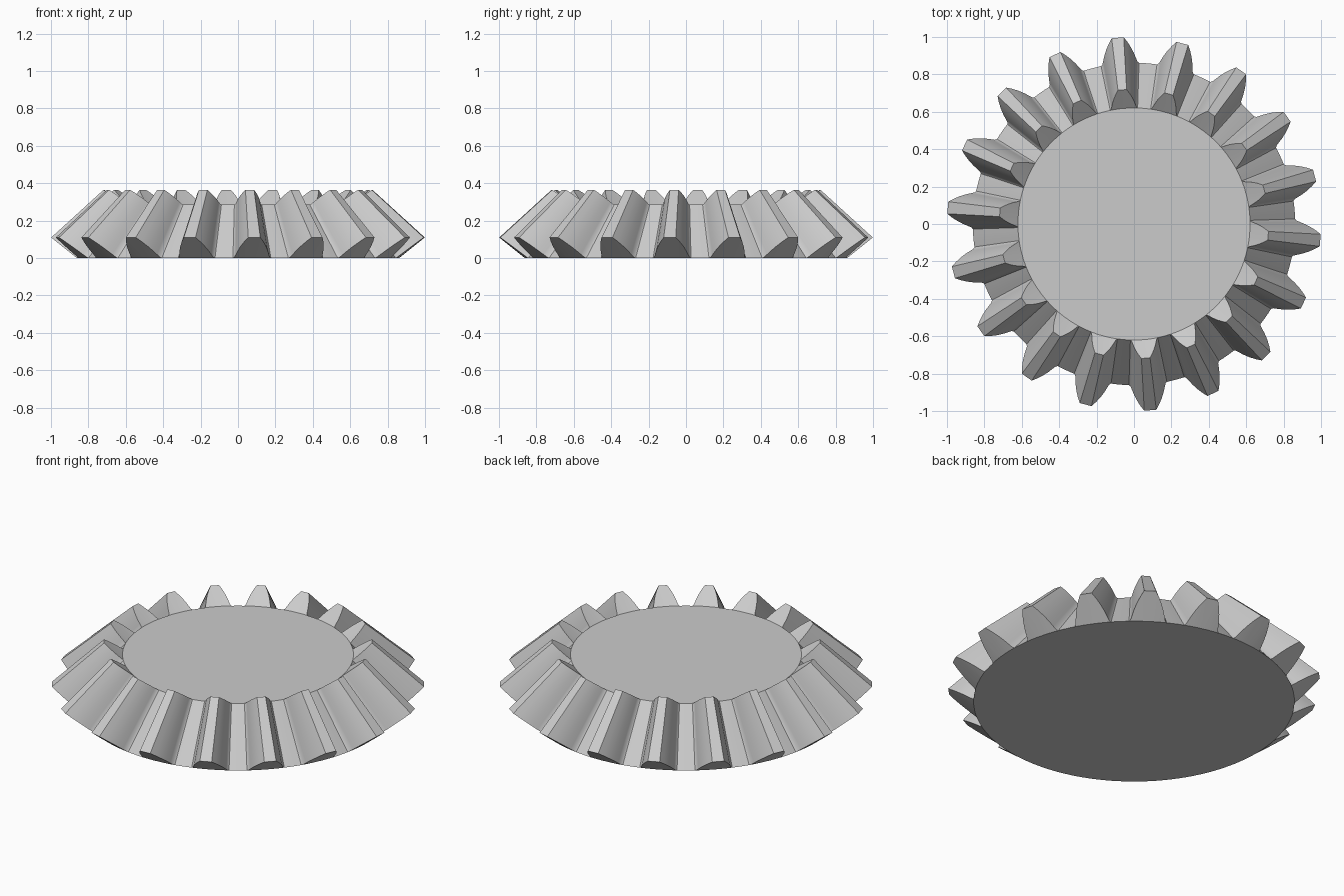
import bpy, bmesh, math

if "Cube" in bpy.data.objects:
    bpy.data.objects.remove(bpy.data.objects["Cube"])

TEETH = 18
PITCH = 360 / TEETH
PHASE = 15          # angle of the first tooth
APEX = 1.02         # height of the cone apex all teeth run towards
INNER = 0.72        # scale of the small end towards the apex
ROOT_R, TIP_R, TIP_Z = 0.862, 1.0, 0.11

# Half tooth section: (angle from tooth centre, height from root 0 to tip 1)
HALF = [(1.85, 1.0), (3.0, 0.8), (4.1, 0.58), (5.0, 0.37), (5.7, 0.18),
        (6.2, 0.05), (6.8, 0.0)]
section = [(-a, t) for a, t in reversed(HALF)] + HALF + [(8.9, 0.0), (11.1, 0.0)]

metal = bpy.data.materials.new("light_grey")
metal.diffuse_color = (0.6, 0.6, 0.6, 1)
metal.use_nodes = True
metal.node_tree.nodes["Principled BSDF"].inputs["Base Color"].default_value = metal.diffuse_color

bm = bmesh.new()


def point(angle, t, scale):
    """Point on the end face of the gear, scaled towards the apex."""
    a = math.radians(angle)
    r = (ROOT_R + (TIP_R - ROOT_R) * t) * scale
    z = APEX + (TIP_Z * t - APEX) * scale
    return bm.verts.new((r * math.cos(a), r * math.sin(a), z))


def ring(scale):
    """Root circle and toothed outline; they share vertices in the gaps."""
    root, outline = [], []
    for i in range(TEETH):
        for a, t in section:
            angle = PHASE + i * PITCH + a
            root.append(point(angle, 0, scale))
            outline.append(point(angle, t, scale) if t > 0 else root[-1])
    return root, outline


def face(*verts):
    unique = list(dict.fromkeys(verts))
    if len(unique) > 2:
        bm.faces.new(unique)


big_root, big_out = ring(1.0)
small_root, small_out = ring(INNER)
n = len(big_root)
for i in range(n):
    j = (i + 1) % n
    face(big_out[i], big_out[j], small_out[j], small_out[i])      # flanks, tips, gaps
    face(big_root[i], big_root[j], big_out[j], big_out[i])        # outer tooth ends
    face(small_out[i], small_out[j], small_root[j], small_root[i])  # inner tooth ends
# flat discs
bm.faces.new(big_root[::-1])
bm.faces.new(small_root)
bmesh.ops.recalc_face_normals(bm, faces=bm.faces[:])

mesh = bpy.data.meshes.new("bevel_gear")
bm.to_mesh(mesh)
bm.free()
mesh.materials.append(metal)
gear = bpy.data.objects.new("bevel_gear", mesh)
bpy.context.collection.objects.link(gear)
bpy.context.view_layer.objects.active = gear
gear.select_set(True)
bpy.ops.object.shade_smooth_by_angle(angle=math.radians(30))
